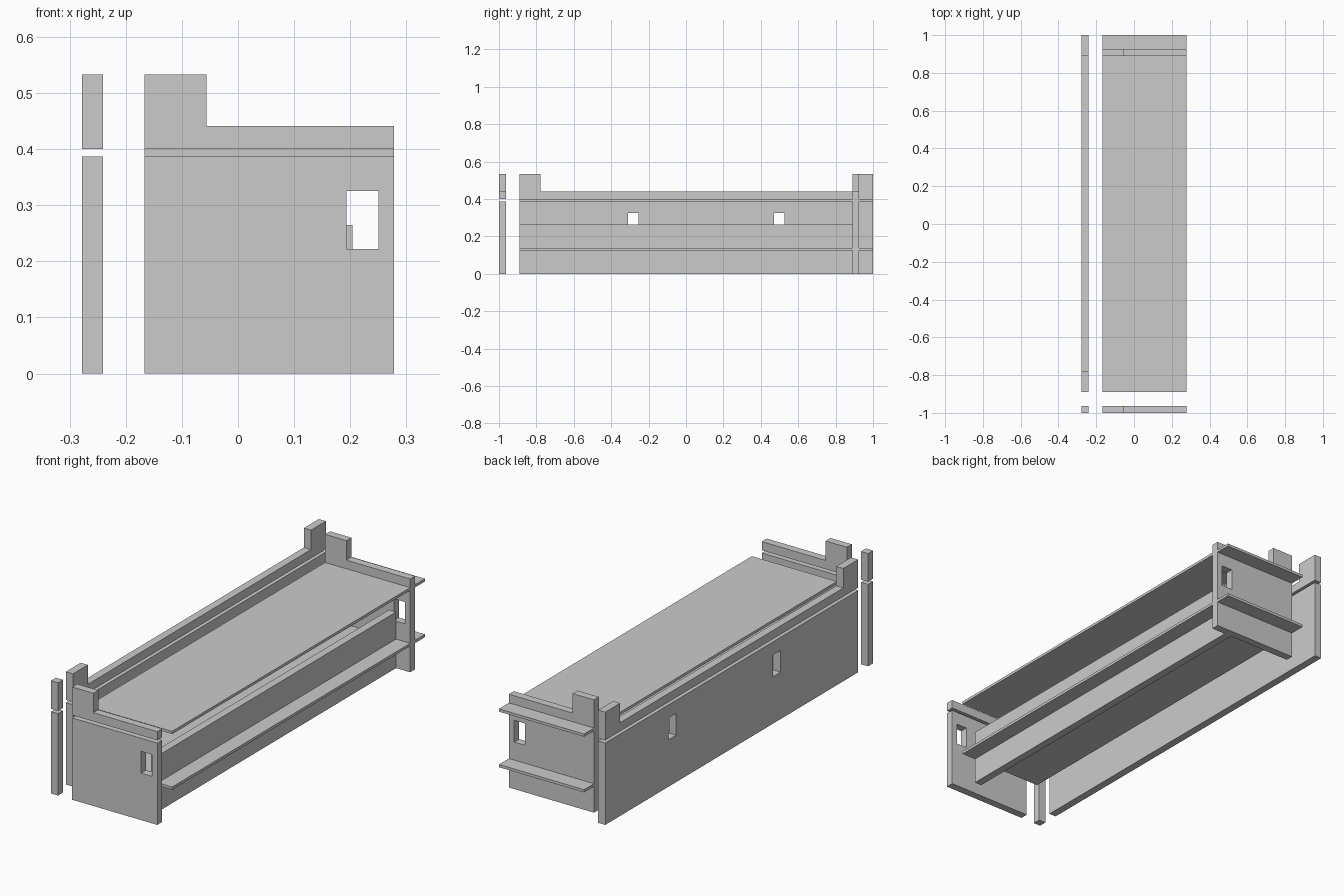
import bpy, bmesh

if "Cube" in bpy.data.objects:
    bpy.data.objects.remove(bpy.data.objects["Cube"])

T = 0.037                      # board thickness
Z_SEAM, Z_RIM = 0.387, 0.40    # top of lower walls, bottom of rim pieces
Z_LOW, Z_TOP = 0.441, 0.533    # low and raised rim heights
Z_HOLE = (0.222, 0.325)


def prism(name, profile, axis, lo, hi):
    """Extrude a 2D profile along axis 'X' (profile y,z) or 'Y' (profile x,z)."""
    bm = bmesh.new()
    at = (lambda a, b: (lo, a, b)) if axis == 'X' else (lambda a, b: (a, lo, b))
    face = bm.faces.new([bm.verts.new(at(a, b)) for a, b in profile])
    ext = bmesh.ops.extrude_face_region(bm, geom=[face])
    d = hi - lo
    bmesh.ops.translate(bm, vec=(d, 0, 0) if axis == 'X' else (0, d, 0),
                        verts=[v for v in ext['geom'] if isinstance(v, bmesh.types.BMVert)])
    bmesh.ops.recalc_face_normals(bm, faces=bm.faces)
    mesh = bpy.data.meshes.new(name)
    bm.to_mesh(mesh)
    bm.free()
    obj = bpy.data.objects.new(name, mesh)
    bpy.context.collection.objects.link(obj)
    return obj


def box(name, x, y, z):
    return prism(name, [(x[0], z[0]), (x[1], z[0]), (x[1], z[1]), (x[0], z[1])], 'Y', *y)


def cut(obj, x, y):
    """Cut a rectangular slot through a wall."""
    cutter = box(obj.name + "_slot_cutter", x, y, Z_HOLE)
    cutter.hide_render = True
    cutter.hide_set(True)
    mod = obj.modifiers.new("slot", 'BOOLEAN')
    mod.object = cutter
    mod.operation = 'DIFFERENCE'
    mod.solver = 'EXACT'


X = (-0.167, 0.278)            # main body width
SX = (-0.278, -0.278 + T)      # side wall span

# End walls with a hand slot and a stepped rim above
for side, y0 in (("front", -1.0), ("back", 0.889)):
    y = (y0, y0 + T)
    wall = box(side + "_wall", X, y, (0, Z_SEAM))
    cut(wall, (0.193, 0.25), (y0 - 0.05, y0 + T + 0.05))
    prism(side + "_rim", [(X[0], Z_RIM), (X[1], Z_RIM), (X[1], Z_LOW), (-0.056, Z_LOW),
                          (-0.056, Z_TOP), (X[0], Z_TOP)], 'Y', *y)

# Long side wall with two slots, and its rim raised at both ends
side_wall = box("side_wall", SX, (-0.889, 1.0), (0, Z_SEAM))
for y in ((-0.31, -0.253), (0.47, 0.526)):
    cut(side_wall, (SX[0] - 0.05, SX[1] + 0.05), y)
prism("side_rim", [(-0.889, Z_RIM), (1, Z_RIM), (1, Z_TOP), (0.889, Z_TOP), (0.889, Z_LOW),
                   (-0.778, Z_LOW), (-0.778, Z_TOP), (-0.889, Z_TOP)], 'X', *SX)

# Corner post in two pieces
box("corner_post_lower", SX, (-1, -1 + T), (0, Z_SEAM))
box("corner_post_upper", SX, (-1, -1 + T), (Z_RIM, Z_TOP))

# Horizontal sheets and the long vertical divider
box("top_sheet", X, (-0.889, 1.0), (Z_SEAM, Z_RIM))
box("lower_shelf", X, (-0.889, 1.0), (0.124, 0.137))
box("divider", (0.204 - T, 0.204), (-0.889, 0.889), (0, 0.265))
